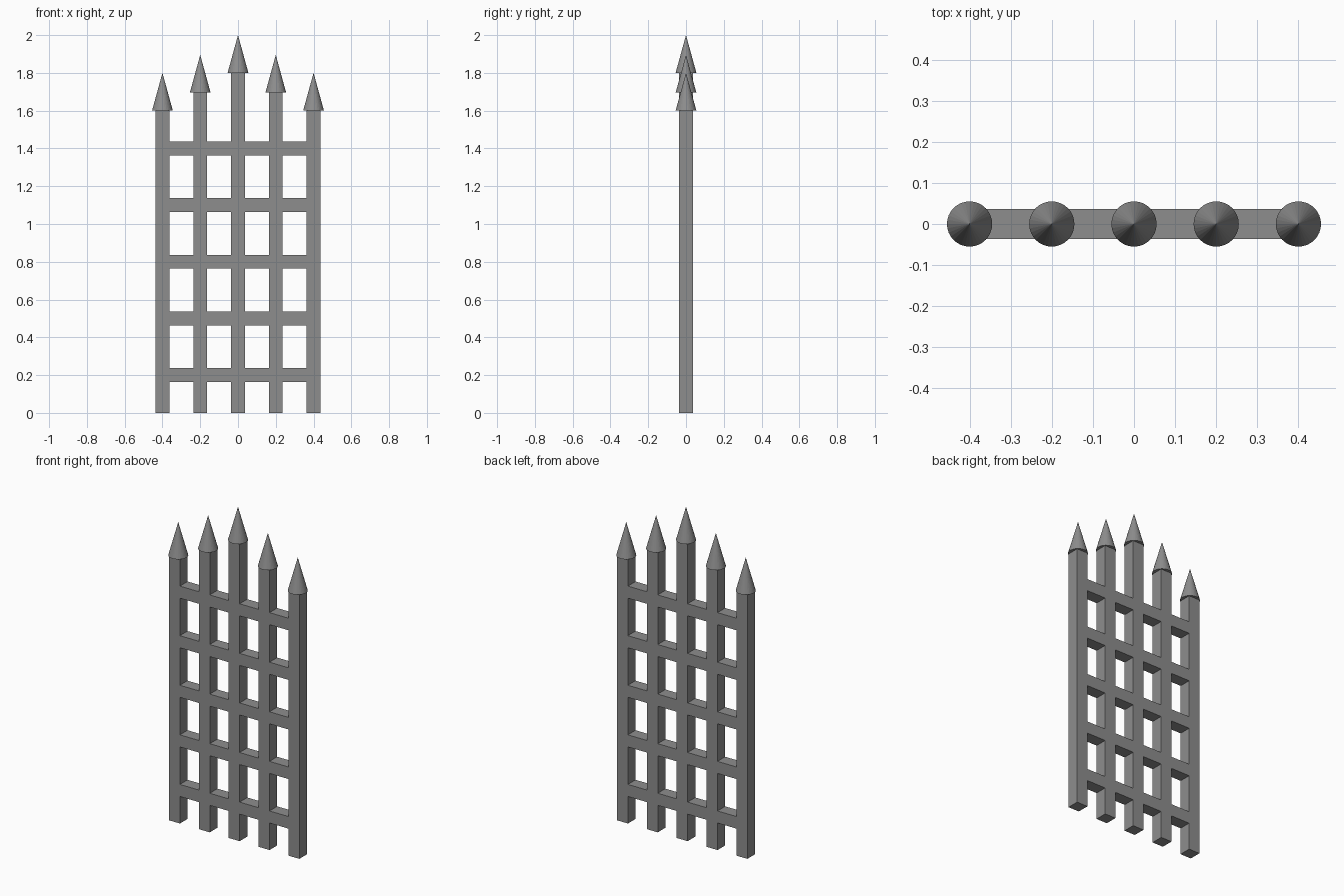
import bpy

# Remove the default cube
cube = bpy.data.objects.get("Cube")
if cube:
    bpy.data.objects.remove(cube, do_unlink=True)

# Single iron colour
iron = bpy.data.materials.new("iron_grey")
iron.use_nodes = True
GREY = (0.27, 0.27, 0.27, 1.0)
iron.diffuse_color = GREY
iron.node_tree.nodes["Principled BSDF"].inputs["Base Color"].default_value = GREY

THICK = 0.073          # square section of bars and rails
SPACING = 0.2
TIP_HEIGHT = 0.2
TIP_RADIUS = 0.055


def finish(name):
    obj = bpy.context.object
    obj.name = obj.data.name = name
    obj.data.materials.append(iron)
    return obj


def box(name, size, centre):
    bpy.ops.mesh.primitive_cube_add(size=1, location=centre)
    obj = finish(name)
    obj.scale = size
    bpy.ops.object.transform_apply(location=False, rotation=False, scale=True)


# Upright bars with conical spear tips, stepping up to the middle
bar_heights = {0: 1.8, 1: 1.695, 2: 1.6}
for i in range(-2, 3):
    x, height = i * SPACING, bar_heights[abs(i)]
    box(f"upright_bar_{i + 3}", (THICK, THICK, height), (x, 0, height / 2))
    bpy.ops.mesh.primitive_cone_add(vertices=32, radius1=TIP_RADIUS, radius2=0,
                                    depth=TIP_HEIGHT,
                                    location=(x, 0, height + TIP_HEIGHT / 2))
    finish(f"spear_tip_{i + 3}")

# Cross rails, flush with the bars and ending inside the outer ones
for row in range(5):
    box(f"cross_rail_{row + 1}", (4 * SPACING, THICK, THICK), (0, 0, 0.2 + 0.3 * row))
